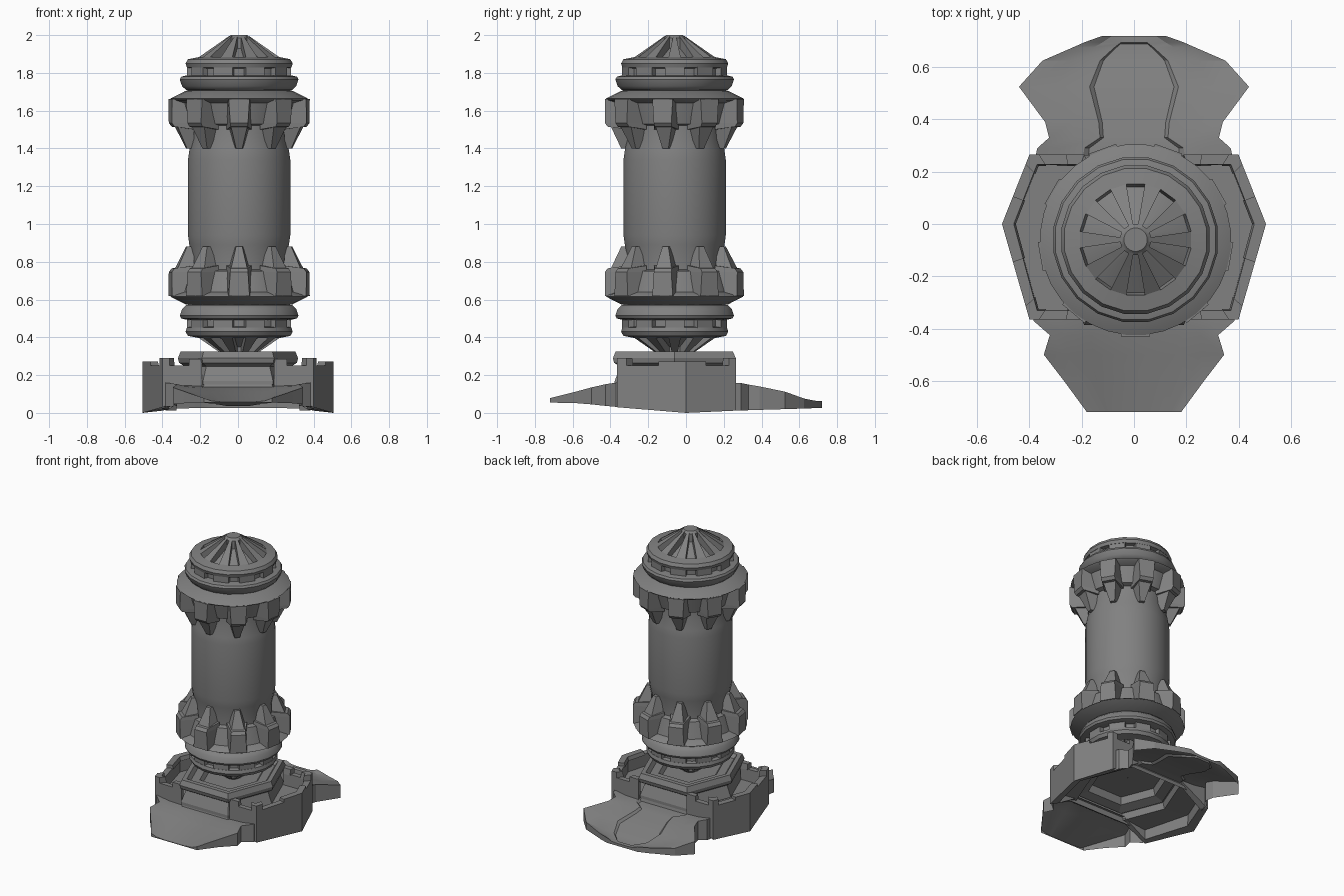
import bpy, bmesh, math
from mathutils import Vector

if "Cube" in bpy.data.objects:
    bpy.data.objects.remove(bpy.data.objects["Cube"])

CX, CY, MID = 0.006, -0.06, 1.14      # tower axis and capsule mid height
GREY = bpy.data.materials.new("dark_grey")
GREY.diffuse_color = (.22, .22, .22, 1)
GREY.use_nodes = True
GREY.node_tree.nodes["Principled BSDF"].inputs["Base Color"].default_value = GREY.diffuse_color


def finish(name, bm, smooth=None):
    bmesh.ops.remove_doubles(bm, verts=bm.verts, dist=0.0004)
    bmesh.ops.recalc_face_normals(bm, faces=bm.faces)
    me = bpy.data.meshes.new(name)
    bm.to_mesh(me)
    bm.free()
    me.materials.append(GREY)
    ob = bpy.data.objects.new(name, me)
    bpy.context.collection.objects.link(ob)
    if smooth:
        bpy.ops.object.select_all(action='DESELECT')
        ob.select_set(True)
        bpy.context.view_layer.objects.active = ob
        bpy.ops.object.shade_smooth_by_angle(angle=math.radians(smooth))
    return ob


def loft(bm, rings, caps=True):
    """Skin a list of closed loops."""
    loops = [[bm.verts.new(p) for p in r] for r in rings]
    n = len(loops[0])
    for a, b in zip(loops, loops[1:]):
        for i in range(n):
            j = (i + 1) % n
            bm.faces.new((a[i], a[j], b[j], b[i]))
    if caps:
        bm.faces.new(loops[0])
        bm.faces.new(loops[-1])


def flip(z, s):
    return MID + s * (z - MID)


def polar(r, a, z, w=0.0):
    """Point at radius r along angle a, shifted sideways by w."""
    return (CX + r * math.cos(a) - w * math.sin(a),
            CY + r * math.sin(a) + w * math.cos(a), z)


def revolve(name, profile, sides, smooth=35):
    """Upper half profile, mirrored to the lower half."""
    bm = bmesh.new()
    for s in (1, -1):
        loft(bm, [[polar(r, math.tau * (i + .5) / sides, flip(z, s)) for i in range(sides)]
                  for r, z in profile], caps=False)
    finish(name, bm, smooth)


def around(name, count, sections, phase=0.0):
    """Repeat a block round the axis; sections = (r_in, w_in, r_out, w_out, z_in, z_out)."""
    bm = bmesh.new()
    for s in (1, -1):
        for k in range(count):
            a = -math.pi / 2 + math.tau * (k + phase) / count
            loft(bm, [[polar(ri, a, flip(zi, s), -wi), polar(ro, a, flip(zo, s), -wo),
                       polar(ro, a, flip(zo, s), wo), polar(ri, a, flip(zi, s), wi)]
                      for ri, wi, ro, wo, zi, zo in sections])
    finish(name, bm)


# --- tower: every part appears at both ends of the capsule ---
revolve("tower_body", [(.272, MID), (.272, 1.34), (.265, 1.39), (.25, 1.46), (.25, 1.55)], 32)
revolve("collar", [(.245, 1.52), (.28, 1.53), (.31, 1.64), (.355, 1.655), (.366, 1.664),
                   (.285, 1.705), (.24, 1.71)], 32)
revolve("shoulder_ring", [(.24, 1.70), (.285, 1.71), (.306, 1.73), (.318, 1.765),
                          (.31, 1.78), (.28, 1.787), (.24, 1.787)], 20)
revolve("neck", [(.252, 1.77), (.252, 1.84)], 24)
revolve("cap_dome", [(.245, 1.822), (.28, 1.828), (.287, 1.85), (.275, 1.872), (.215, 1.884),
                     (.205, 1.845), (.06, 1.93), (.06, 1.985), (.045, 2.0), (.0001, 2.0)], 20, 20)

# clamp blocks with pointed claws
around("clamp_blocks", 9, [(.25, .066, .355, .045, 1.50, 1.515), (.25, .066, .37, .047, 1.535, 1.535),
                           (.25, .066, .37, .055, 1.662, 1.662)])
around("clamp_claws", 9, [(.25, .055, .34, .044, 1.52, 1.52), (.25, .022, .283, .016, 1.40, 1.40)])
around("neck_teeth", 10, [(.24, .052, .275, .052, 1.783, 1.783), (.24, .052, .275, .052, 1.83, 1.83)], .5)

# dome ribs leaving ten radial slots
t = math.tan(math.radians(8.5))
bm = bmesh.new()
for s in (1, -1):
    for k in range(10):
        a = math.pi / 2 + math.tau * (k + .5) / 10
        loft(bm, [[polar(r, a, flip(lo, s), -r * t), polar(r, a, flip(hi, s), -r * t),
                   polar(r, a, flip(hi, s), r * t), polar(r, a, flip(lo, s), r * t)]
                  for r, lo, hi in ((.218, 1.84, 1.88), (.11, 1.89, 1.955), (.052, 1.92, 1.996))])
finish("dome_ribs", bm)

# --- pedestal: stretched hexagon with stepped dish ---
HEX = ((1, 0), (.6, 1), (-.6, 1), (-1, 0), (-.6, -1), (.6, -1))


def hexagon(k, z):
    return [(.318 * k * x, -.062 + .325 * k * y, z) for x, y in HEX]


bm = bmesh.new()
steps = [(.97, .15), (.97, .17), (.88, .245), (.98, .265), (1, .29), (.955, .325), (.86, .325),
         (.80, .30), (.62, .30), (.56, .275), (.01, .275)]
loft(bm, [hexagon(k, z) for k, z in steps], caps=False)
finish("pedestal", bm)

# --- floor of the base, stepped hollow beneath ---
FLOOR = [(.48, 0), (.38, .245), (-.38, .245), (-.48, 0), (-.38, -.345), (.38, -.345)]
bm = bmesh.new()
loft(bm, [hexagon(.9, .165), [(x, y, .165) for x, y in FLOOR], [(x, y, .10) for x, y in FLOOR],
          hexagon(.97, .12), hexagon(.93, .17), hexagon(.72, .19), hexagon(.68, .24),
          hexagon(.01, .24)], caps=False)
finish("base_floor", bm)

# --- battlement walls on both sides ---
OUT = [(.19, -.365), (.40, -.365), (.505, 0), (.40, .265), (.19, .265)]
INN = [(.20, -.325), (.365, -.325), (.452, 0), (.365, .222), (.20, .222)]
BOT = [.13, .03, 0, .012, .13]
MERLONS = [[(0, .33, .285), (.82, 1, .29)], [(0, .14, .29), (.60, 1, .272)],
           [(0, .40, .272), (.86, 1, .29)], [(0, .18, .29), (.67, 1, .285)]]


def at(seq, i, f):
    return Vector(seq[i]).lerp(Vector(seq[i + 1]), f)


def wall_piece(bm, m, i, f0, f1, top, bottom=None):
    rings = []
    for f in (f0, f1):
        o, n = at(OUT, i, f), at(INN, i, f)
        b = bottom if bottom is not None else BOT[i] + (BOT[i + 1] - BOT[i]) * f
        n_top = n.lerp(o, .15)
        bi = max(b, .02)
        rings.append([(m * o.x, o.y, b), (m * o.x, o.y, top),
                      (m * n_top.x, n_top.y, top), (m * n.x, n.y, bi)])
    loft(bm, rings)


bm = bmesh.new()
for m in (1, -1):
    for i in range(4):
        wall_piece(bm, m, i, 0, 1, .25)
finish("side_walls", bm)
bm = bmesh.new()
for m in (1, -1):
    for i, row in enumerate(MERLONS):
        for f0, f1, top in row:
            wall_piece(bm, m, i, f0, f1, top, .245)
finish("wall_merlons", bm)


# --- ramps: dished top surface with a skirt, open underneath ---
def ramp(name, rows, smooth):
    """rows = (y, edge half width, edge z, groove half width, groove drop, skirt bottom z)"""
    bm = bmesh.new()
    lines = []
    for y, e, z, w, drop, zb in rows:
        zs = z - .018
        half = [(w * .9, zs - drop), (w, zs), ((w + e) / 2, zs + .003), (e, z), (e, zb)]
        pts = [(-x, y, h) for x, h in reversed(half)] + [(x, y, h) for x, h in half]
        lines.append([bm.verts.new(p) for p in pts])
    for a, b in zip(lines, lines[1:]):
        for i in range(len(a) - 1):
            bm.faces.new((a[i], a[i + 1], b[i + 1], b[i]))
    bm.faces.new(lines[-1])          # blunt tip
    finish(name, bm, smooth)


ramp("front_ramp", [(-.33, .385, .162, .20, .004, .03), (-.37, .385, .16, .20, .004, .032),
                    (-.425, .322, .152, .19, .005, .037), (-.50, .345, .135, .17, .006, .045),
                    (-.60, .268, .108, .14, .005, .053), (-.72, .18, .078, .10, .002, .054)], 30)
ramp("rear_ramp", [(.22, .385, .162, .20, .014, .012), (.29, .37, .158, .19, .014, .012),
                   (.33, .325, .15, .13, .014, .014), (.39, .34, .14, .135, .014, .016),
                   (.525, .44, .112, .17, .014, .02), (.625, .35, .076, .13, .012, .023),
                   (.675, .235, .066, .075, .010, .025), (.688, .205, .064, .058, .010, .025),
                   (.695, .19, .064, .05, 0, .025), (.72, .12, .062, .045, 0, .026)], 20)
